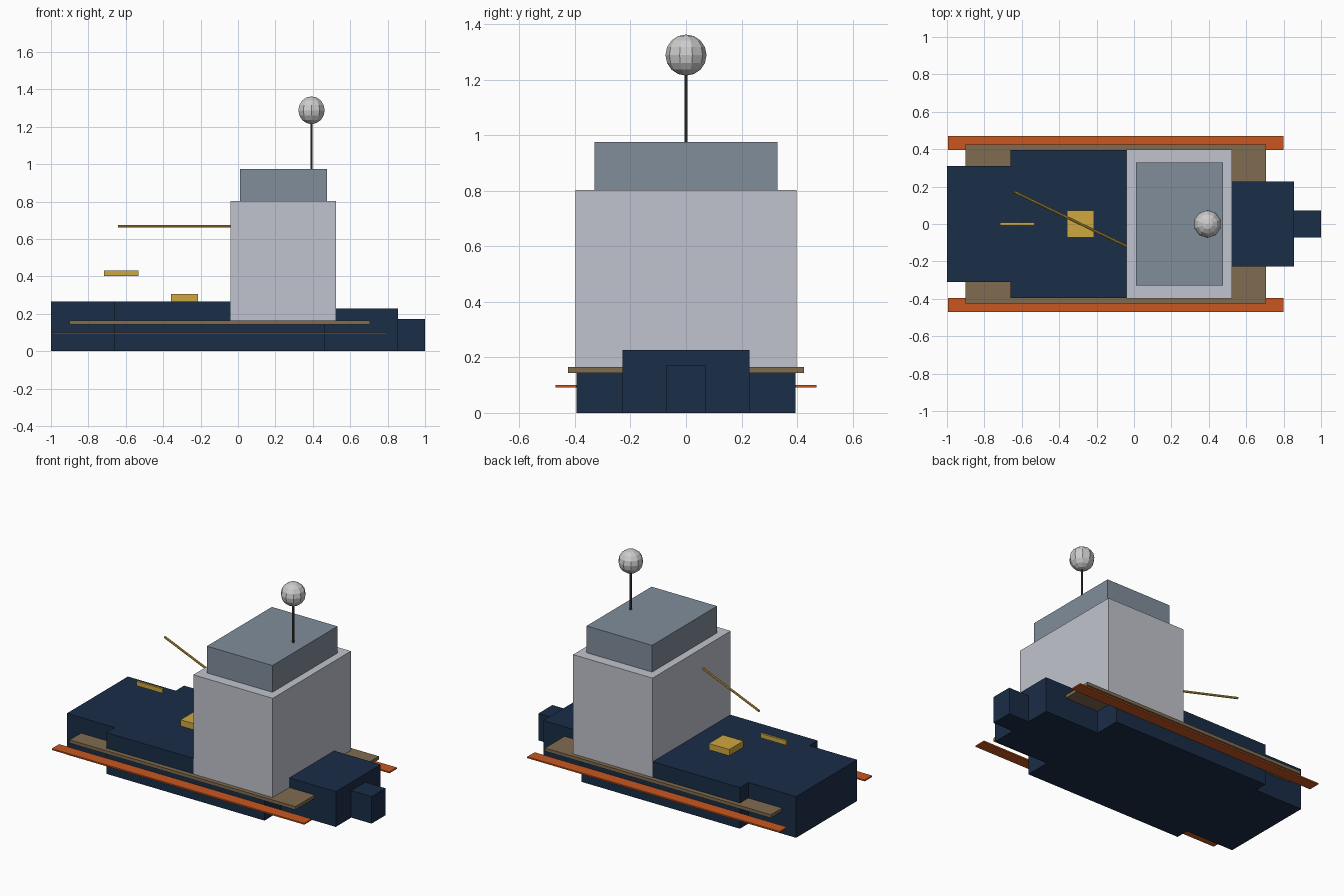
import bpy, math
from mathutils import Vector

if "Cube" in bpy.data.objects:
    bpy.data.objects.remove(bpy.data.objects["Cube"])


def material(name, rgb):
    m = bpy.data.materials.new(name)
    m.diffuse_color = (*rgb, 1)
    m.use_nodes = True
    m.node_tree.nodes["Principled BSDF"].inputs["Base Color"].default_value = m.diffuse_color
    return m


navy = material("navy", (0.010, 0.026, 0.063))
white = material("pale_grey", (0.53, 0.55, 0.61))
slate = material("slate", (0.22, 0.27, 0.33))
wood = material("wood", (0.216, 0.147, 0.08))
orange = material("orange", (0.58, 0.093, 0.014))
gold = material("gold", (0.63, 0.39, 0.05))
dark = material("dark_grey", (0.06, 0.06, 0.06))


def box(name, x, y, z, mat):
    """Box from (min, max) ranges on each axis."""
    spans = (x, y, z)
    bpy.ops.mesh.primitive_cube_add(size=1, location=[(a + b) / 2 for a, b in spans])
    o = bpy.context.object
    o.name = name
    o.scale = [b - a for a, b in spans]
    bpy.ops.object.transform_apply(location=False, rotation=False, scale=True)
    o.data.materials.append(mat)
    return o


def rod(name, start, end, radius, mat):
    """Thin eight-sided cylinder between two points."""
    a, b = Vector(start), Vector(end)
    bpy.ops.mesh.primitive_cylinder_add(vertices=8, radius=radius, depth=(b - a).length,
                                        location=(a + b) / 2)
    o = bpy.context.object
    o.name = name
    o.rotation_euler = (b - a).to_track_quat('Z', 'Y').to_euler()
    o.data.materials.append(mat)
    return o


# Stepped hull, stern to bow: x range, half width, height
for name, x, w, h in (
    ("hull_stern", (-1.0, -0.66), 0.31, 0.265),
    ("hull_middle", (-0.66, 0.465), 0.395, 0.265),
    ("hull_bow", (0.465, 0.855), 0.228, 0.227),
    ("hull_nose", (0.855, 1.0), 0.071, 0.173),
):
    box(name, x, (-w, w), (0, h), navy)

# Side deck and rubbing strips
box("deck", (-0.9, 0.705), (-0.424, 0.424), (0.144, 0.165), wood)
for side, y in (("left", (0.395, 0.47)), ("right", (-0.47, -0.395))):
    box(f"side_strip_{side}", (-0.995, 0.8), y, (0.092, 0.101), orange)

# Cabin block and bridge
box("cabin", (-0.04, 0.525), (-0.397, 0.397), (0.165, 0.803), white)
box("bridge", (0.01, 0.476), (-0.33, 0.33), (0.803, 0.975), slate)

# Mast with faceted radar dome
rod("mast", (0.393, 0, 0.975), (0.393, 0, 1.24), 0.006, dark)
bpy.ops.mesh.primitive_uv_sphere_add(segments=10, ring_count=8, radius=0.074,
                                     location=(0.393, 0, 1.288))
bpy.context.object.name = "radar_dome"

# Stern equipment: crane base, boom and loose bar
box("crane_base", (-0.358, -0.213), (-0.072, 0.072), (0.265, 0.305), gold)
rod("crane_boom", (-0.64, 0.172, 0.667), (0.07, -0.172, 0.667), 0.007, gold)
box("winch_bar", (-0.717, -0.533), (-0.007, 0.007), (0.403, 0.431), gold)
